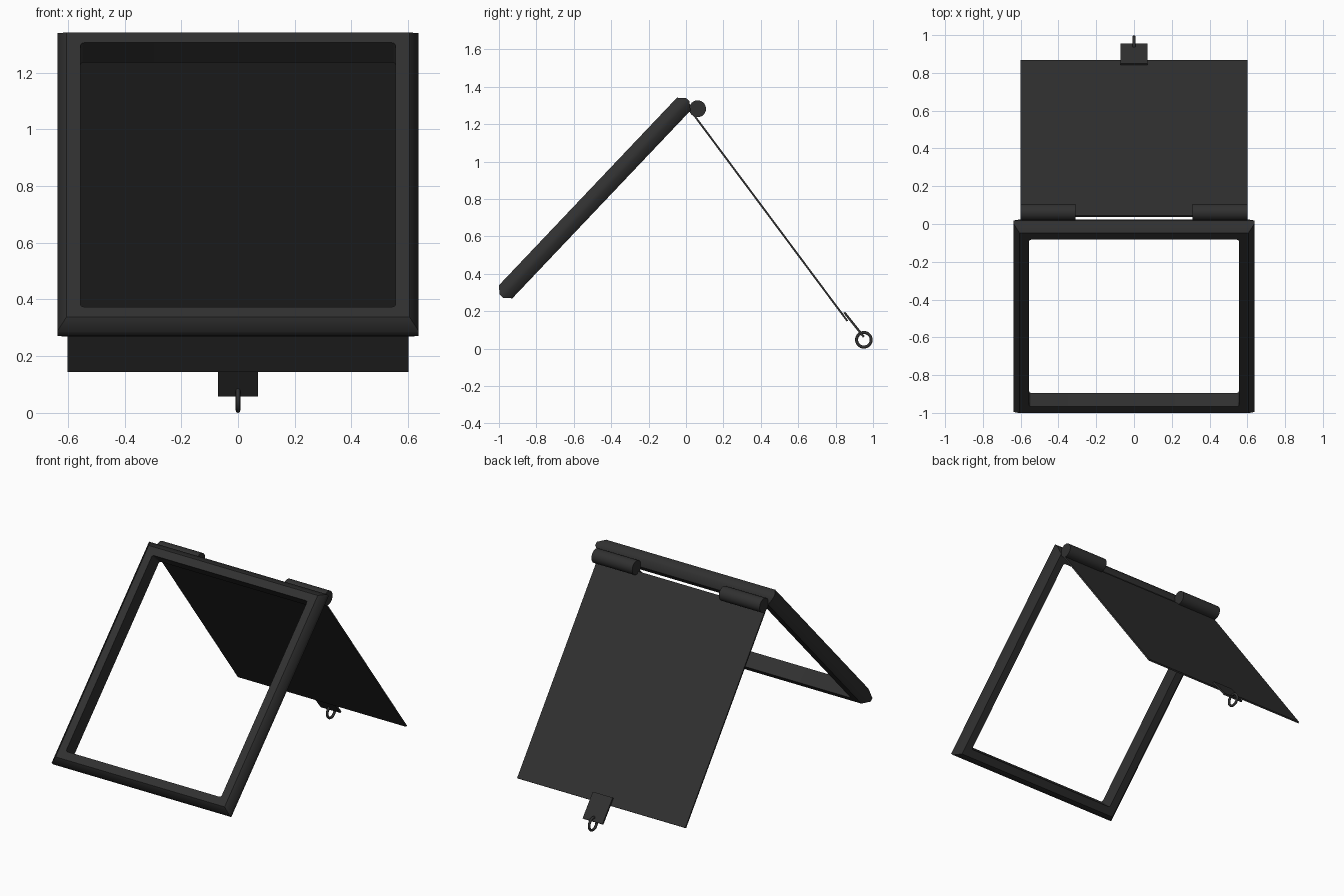
import bpy, bmesh, math
from mathutils import Matrix, Vector

if "Cube" in bpy.data.objects:
    bpy.data.objects.remove(bpy.data.objects["Cube"])

mat = bpy.data.materials.new("dark_grey")
mat.diffuse_color = (0.03, 0.03, 0.03, 1)
mat.use_nodes = True
mat.node_tree.nodes["Principled BSDF"].inputs["Base Color"].default_value = mat.diffuse_color


def finish(ob, name, smooth=None):
    ob.name = name
    ob.data.materials.append(mat)
    if smooth:
        bpy.ops.object.select_all(action='DESELECT')
        ob.select_set(True)
        bpy.context.view_layer.objects.active = ob
        bpy.ops.object.shade_smooth_by_angle(angle=math.radians(smooth))
    return ob


def plate(name, start, end, width, thick):
    """Thin sheet running between two (y, z) points."""
    a, b = Vector((0, *start)), Vector((0, *end))
    d = b - a
    bpy.ops.mesh.primitive_cube_add(size=1, location=(a + b) / 2,
                                    rotation=(math.atan2(d.z, d.y), 0, 0))
    ob = bpy.context.object
    ob.scale = (width, d.length, thick)
    bpy.ops.object.transform_apply(location=False, rotation=False, scale=True)
    return finish(ob, name)


# Tilted frame: mitred rectangular loops, one per profile point (outset, depth)
HX, HY = 0.605, 0.692
profile = [(-0.05, 0.05), (0, 0.05), (0.032, 0.012), (0.032, -0.012),
           (0, -0.05), (-0.05, -0.05)]
bm = bmesh.new()
loops = [[bm.verts.new((sx * (HX + o), sy * (HY + o), z))
          for sx, sy in ((-1, -1), (1, -1), (1, 1), (-1, 1))]
         for o, z in profile]
for i, lo in enumerate(loops):
    nx = loops[(i + 1) % len(loops)]
    for k in range(4):
        j = (k + 1) % 4
        bm.faces.new((lo[k], lo[j], nx[j], nx[k]))
inner = [bm.edges.get((loops[0][k], loops[-1][k])) for k in range(4)]
bmesh.ops.bevel(bm, geom=inner, offset=0.012, segments=3, profile=0.5,
                affect='EDGES')
bmesh.ops.recalc_face_normals(bm, faces=bm.faces)
bm.transform(Matrix.Translation((0, -0.4885, 0.805)) @
             Matrix.Rotation(math.radians(46.5), 4, 'X'))
me = bpy.data.meshes.new("frame")
bm.to_mesh(me)
bm.free()
frame = bpy.data.objects.new("frame", me)
bpy.context.collection.objects.link(frame)
finish(frame, "frame", 42)

# Two hinge barrels along the top edge
for side, label in ((-1, "left"), (1, "right")):
    bpy.ops.mesh.primitive_cylinder_add(
        vertices=32, radius=0.045, depth=0.292,
        location=(side * 0.456, 0.062, 1.282), rotation=(0, math.pi / 2, 0))
    finish(bpy.context.object, label + "_hinge", 40)

# Rear support panel and the pull tab lying on its outer side
plate("back_panel", (0.042, 1.249), (0.863, 0.147), 1.204, 0.01)
plate("pull_tab", (0.846, 0.194), (0.951, 0.062), 0.142, 0.012)

# Ring at the end of the tab
bpy.ops.mesh.primitive_torus_add(
    major_radius=0.039, minor_radius=0.008, major_segments=32,
    minor_segments=12, location=(0, 0.951, 0.047), rotation=(0, math.pi / 2, 0))
finish(bpy.context.object, "pull_ring", 60)
